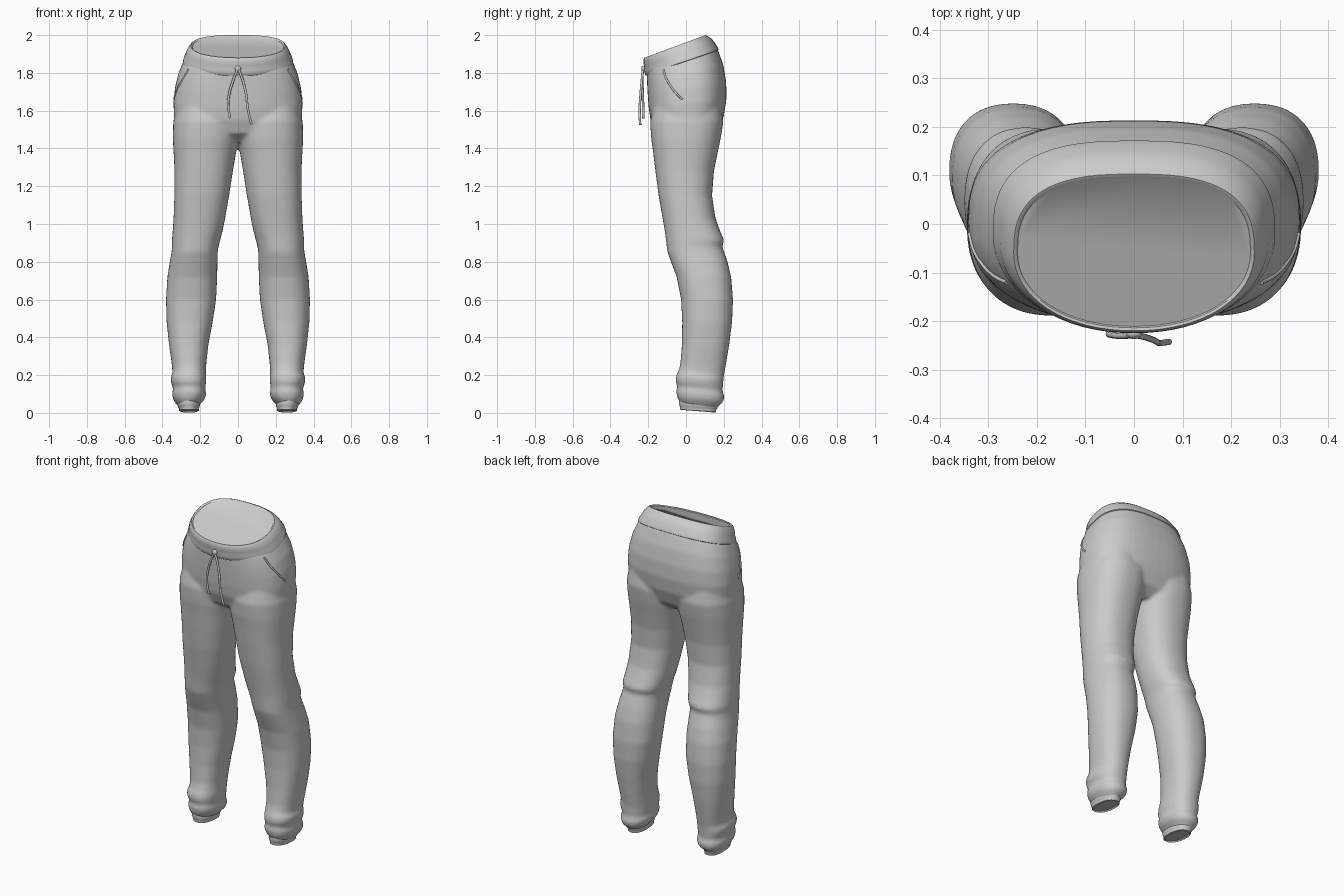
import bpy, bmesh, math
from mathutils import Vector

def power(v, n):
    return math.copysign(abs(v) ** (2 / n), v)

def ring(bm, x0, x1, front, back, nf=2.3, nb=2.3, seg=48):
    """Tilted rounded ring between a front (y, z) and a back (y, z) point."""
    verts = []
    for i in range(seg):
        a = 2 * math.pi * i / seg
        n = nb if math.sin(a) > 0 else nf
        t = (power(math.sin(a), n) + 1) / 2
        x = (x0 + x1) / 2 + (x1 - x0) / 2 * power(math.cos(a), n)
        verts.append(bm.verts.new((x, front[0] + (back[0] - front[0]) * t,
                                   front[1] + (back[1] - front[1]) * t)))
    return verts

def loft(bm, rings):
    for a, b in zip(rings, rings[1:]):
        for i in range(len(a)):
            j = (i + 1) % len(a)
            bm.faces.new((a[i], a[j], b[j], b[i]))
    bm.faces.new(rings[0])
    bm.faces.new(rings[-1])

def finish(bm, name, angle=40):
    bmesh.ops.recalc_face_normals(bm, faces=bm.faces)
    me = bpy.data.meshes.new(name)
    bm.to_mesh(me)
    bm.free()
    ob = bpy.data.objects.new(name, me)
    bpy.context.collection.objects.link(ob)
    bpy.ops.object.select_all(action='DESELECT')
    bpy.context.view_layer.objects.active = ob
    ob.select_set(True)
    bpy.ops.object.shade_smooth_by_angle(angle=math.radians(angle))
    return ob

def cord(name, points, radius):
    cu = bpy.data.curves.new(name, 'CURVE')
    cu.dimensions = '3D'
    cu.bevel_depth = radius
    cu.bevel_resolution = 3
    cu.use_fill_caps = True
    sp = cu.splines.new('BEZIER')
    sp.bezier_points.add(len(points) - 1)
    for bp, p in zip(sp.bezier_points, points):
        bp.co = p
        bp.handle_left_type = bp.handle_right_type = 'AUTO'
    ob = bpy.data.objects.new(name, cu)
    bpy.context.collection.objects.link(ob)
    return ob

# Hips: half width, front y, front z, back y, back z
HIPS = [(.262, -.205, 1.84, .150, 1.955), (.290, -.208, 1.79, .172, 1.915),
        (.316, -.206, 1.745, .198, 1.84), (.334, -.203, 1.69, .213, 1.75),
        (.342, -.198, 1.62, .214, 1.66), (.338, -.188, 1.55, .200, 1.57),
        (.300, -.160, 1.48, .165, 1.48), (.200, -.100, 1.435, .110, 1.43)]
# Leg: z, inner x, outer x, front y, back y
LEG = [(1.62, .03, .325, -.17, .185), (1.54, -.01, .343, -.19, .198),
       (1.45, -.005, .345, -.184, .183), (1.38, .010, .341, -.174, .168),
       (1.28, .027, .336, -.162, .148), (1.15, .047, .337, -.145, .138),
       (1.03, .068, .341, -.124, .156), (.96, .082, .346, -.112, .182),
       (.915, .094, .350, -.106, .202), (.88, .103, .349, -.102, .192),
       (.85, .108, .352, -.098, .203), (.80, .109, .361, -.080, .220),
       (.72, .110, .374, -.050, .239), (.60, .116, .381, -.026, .249),
       (.48, .134, .378, -.020, .244), (.36, .157, .365, -.022, .229),
       (.26, .168, .351, -.030, .212), (.21, .170, .346, -.040, .201),
       (.185, .168, .358, -.052, .198), (.155, .170, .353, -.056, .196),
       (.128, .174, .342, -.046, .193), (.100, .167, .350, -.052, .203),
       (.070, .178, .343, -.047, .198), (.045, .203, .325, -.033, .170),
       (.025, .215, .305, -.020, .150)]

# Trouser body: hips and both legs fused into one soft skin
bm = bmesh.new()
loft(bm, [ring(bm, -w, w, (yf, zf), (yb, zb), 2.5, 2.6) for w, yf, zf, yb, zb in HIPS])
for s in (1, -1):
    rows = []
    for z, xi, xo, yf, yb in LEG:
        k = .012 if z < .22 else 0      # ankle folds sag toward the heel
        rows.append(ring(bm, s * xi, s * xo, (yf, z + k), (yb, z - k)))
    loft(bm, rows)
body = finish(bm, "trouser_body", 180)
rm = body.modifiers.new("fuse", 'REMESH')
rm.mode = 'VOXEL'
rm.voxel_size = .01
rm.use_smooth_shade = True
sm = body.modifiers.new("soften", 'SMOOTH')
sm.factor = .5
sm.iterations = 7

# Waistband: ribbed edge, stitched groove and slightly sunken closed top
BAND = [(.285, -.212, 1.785, .168, 1.918), (.291, -.216, 1.79, .172, 1.922),
        (.287, -.221, 1.81, .167, 1.938), (.278, -.220, 1.828, .156, 1.952),
        (.276, -.223, 1.838, .152, 1.960), (.266, -.225, 1.858, .136, 1.980),
        (.254, -.224, 1.874, .114, 1.996), (.248, -.220, 1.880, .103, 2.000),
        (.243, -.214, 1.879, .097, 1.997), (.240, -.211, 1.875, .094, 1.992)]
bm = bmesh.new()
loft(bm, [ring(bm, -w, w, (yf, zf), (yb, zb), 2.1, 2.7, 64) for w, yf, zf, yb, zb in BAND])
finish(bm, "waistband")

# Ankle cuffs
CUFF = [(.062, .208, .318, -.036, .166), (.045, .201, .322, -.038, .170),
        (.030, .204, .317, -.034, .165), (.022, .208, .312, -.031, .160),
        (.012, .207, .312, -.031, .160), (.009, .213, .306, -.026, .154),
        (.016, .216, .303, -.023, .151)]
for s, side in ((1, "left"), (-1, "right")):
    bm = bmesh.new()
    loft(bm, [ring(bm, s * xi, s * xo, (yf, z + .007), (yb, z - .007))
              for z, xi, xo, yf, yb in CUFF])
    finish(bm, side + "_cuff")

# Slanted pocket edges laid on the body surface
bpy.context.view_layer.update()
skin = body.evaluated_get(bpy.context.evaluated_depsgraph_get())
for s, side in ((1, "left"), (-1, "right")):
    pts = []
    for x, y, z in ((.262, -.12, 1.82), (.285, -.105, 1.775), (.310, -.08, 1.73),
                    (.328, -.05, 1.69), (.340, -.02, 1.66)):
        pts.append(skin.closest_point_on_mesh(Vector((s * x, y, z)))[1])
    cord(side + "_pocket_edge", pts, .005)

# Drawstring: knot, bow ends and hanging cords
bm = bmesh.new()
bmesh.ops.create_uvsphere(bm, u_segments=16, v_segments=10, radius=.016)
bmesh.ops.scale(bm, vec=(1, .7, 1), verts=bm.verts)
bmesh.ops.translate(bm, vec=(0, -.226, 1.822), verts=bm.verts)
finish(bm, "drawstring_knot")
cord("right_drawstring", [(0, -.228, 1.825), (-.022, -.231, 1.77), (-.046, -.229, 1.69),
                          (-.052, -.227, 1.63), (-.042, -.226, 1.56)], .0065)
cord("left_drawstring", [(0, -.228, 1.825), (.022, -.233, 1.77), (.042, -.240, 1.69),
                         (.052, -.245, 1.61), (.072, -.243, 1.525)], .0065)
